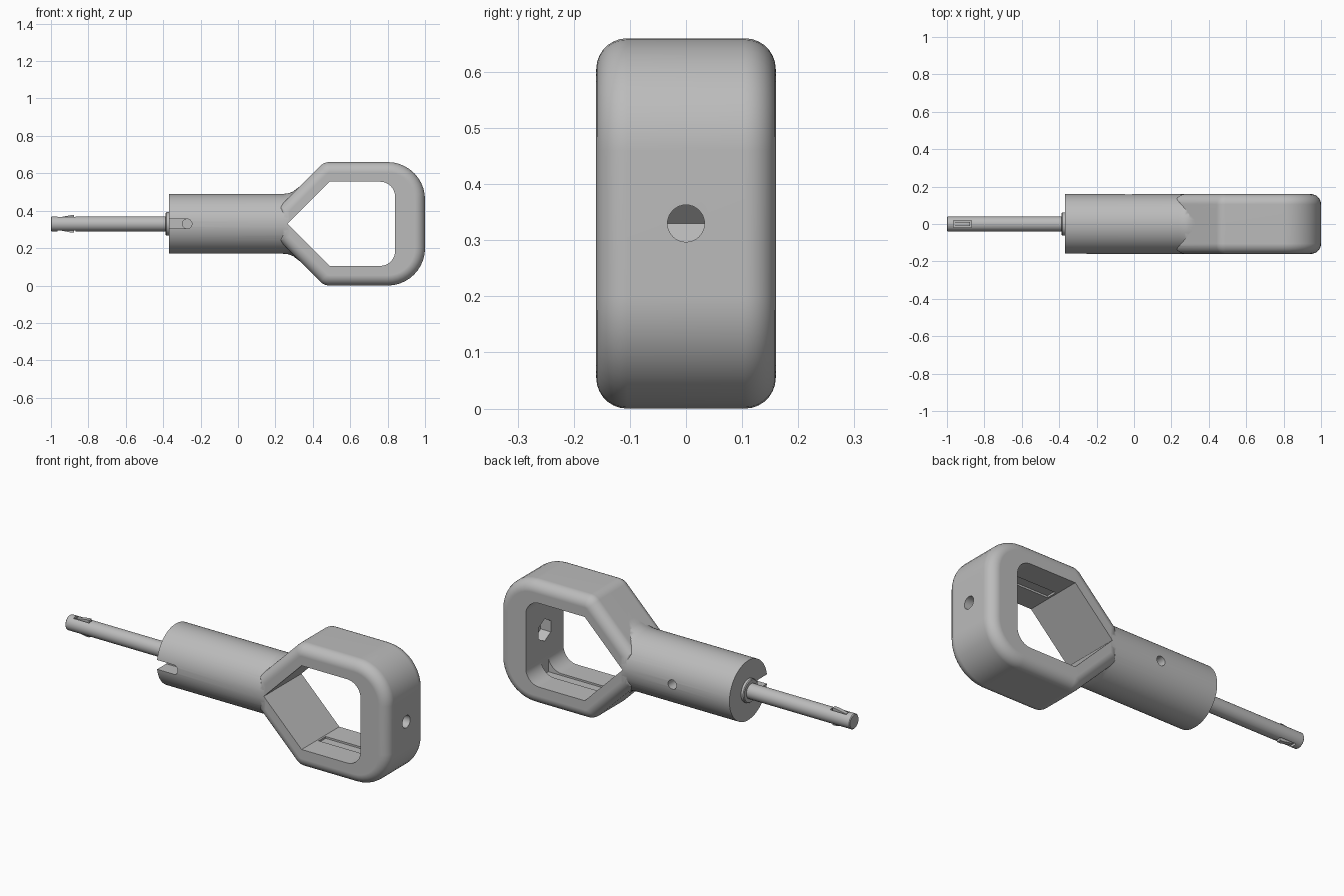
import bpy, bmesh
from math import sin, cos, pi, radians
from mathutils import Vector

if "Cube" in bpy.data.objects:
    bpy.data.objects.remove(bpy.data.objects["Cube"])

AXIS_Z = 0.33  # height of the long axis

grey = bpy.data.materials.new("satin_grey")
grey.use_nodes = True
grey.diffuse_color = (0.5, 0.5, 0.5, 1)
grey.node_tree.nodes["Principled BSDF"].inputs["Base Color"].default_value = (0.5, 0.5, 0.5, 1)


def skin(name, rings):
    """Closed solid through a row of equal-length point rings."""
    bm = bmesh.new()
    rings = [[bm.verts.new(p) for p in ring] for ring in rings]
    count = len(rings[0])
    for a, b in zip(rings, rings[1:]):
        for i in range(count):
            j = (i + 1) % count
            bm.faces.new((a[i], a[j], b[j], b[i]))
    bm.faces.new(rings[0][::-1])
    bm.faces.new(rings[-1])
    bmesh.ops.recalc_face_normals(bm, faces=bm.faces[:])
    mesh = bpy.data.meshes.new(name)
    bm.to_mesh(mesh)
    bm.free()
    mesh.materials.append(grey)
    obj = bpy.data.objects.new(name, mesh)
    obj.location.z = AXIS_Z
    bpy.context.collection.objects.link(obj)
    return obj


def outline(corners, steps=10):
    """Round each (x, z, radius) corner of the upper half, then mirror it below."""
    pts = []
    for i, (x, z, r) in enumerate(corners):
        p = Vector((x, z))
        if r == 0:
            pts.append(p)
            continue
        nxt = corners[i + 1][:2] if i + 1 < len(corners) else (x, 0)
        a = (Vector(corners[i - 1][:2]) - p).normalized()
        b = (Vector(nxt) - p).normalized()
        half = a.angle(b) / 2
        centre = p + (a + b).normalized() * (r / sin(half))
        reach = r * cos(half) / sin(half)
        start, end = p + a * reach - centre, p + b * reach - centre
        turn = start.angle(end)
        for s in range(steps + 1):
            t = turn * s / steps
            pts.append(centre + (start * sin(turn - t) + end * sin(t)) / sin(turn))
    return pts + [Vector((p.x, -p.y)) for p in reversed(pts) if p.y > 1e-5]


def inset(pts, d):
    """Move a clockwise outline inward by d with mitred corners."""
    result = []
    for i, p in enumerate(pts):
        u = (p - pts[i - 1]).normalized()
        v = (pts[(i + 1) % len(pts)] - p).normalized()
        n, m = Vector((u.y, -u.x)), Vector((v.y, -v.x))
        result.append(p + (n + m) * (d / (1 + n.dot(m))))
    return result


def prism(name, pts, y0, y1, rounding=0, steps=7):
    """Extrude an x-z outline along y, with optional rounded rims."""
    pts = [Vector(p) for p in pts]
    stations = [(0, 0)]
    if rounding:
        angles = [pi / 2 * k / steps for k in range(steps + 1)]
        stations = [(rounding * (1 - sin(a)), rounding * (1 - cos(a))) for a in angles]
    levels = [(d, y0 + h) for d, h in stations] + [(d, y1 - h) for d, h in reversed(stations)]
    return skin(name, [[(p.x, y, p.y) for p in inset(pts, d)] for d, y in levels])


def box(name, x0, x1, y0, y1, z0, z1):
    return prism(name, [(x0, z0), (x0, z1), (x1, z1), (x1, z0)], y0, y1)


def lathe(name, profile, sides=64, limit=9):
    """Turn (x, radius) stations around the long axis; limit caps the y width."""
    turns = [2 * pi * i / sides for i in range(sides)]
    return skin(name, [[(x, max(-limit, min(limit, r * sin(a))), r * cos(a)) for a in turns]
                       for x, r in profile])


def round_cutter(name, x, r, y0, y1):
    turns = [-2 * pi * i / 24 for i in range(24)]
    return prism(name, [(x + r * cos(a), r * sin(a)) for a in turns], y0, y1)


def volume(mesh):
    bm = bmesh.new()
    bm.from_mesh(mesh)
    result = abs(bm.calc_volume())
    bm.free()
    return result


def combine(obj, other, operation):
    """Apply a boolean, using the next solver if one gives an implausible solid."""
    before = volume(obj.data)
    for solver in ("MANIFOLD", "EXACT", "FLOAT"):
        mod = obj.modifiers.new(operation, "BOOLEAN")
        mod.object, mod.operation, mod.solver = other, operation, solver
        bpy.context.view_layer.update()
        graph = bpy.context.evaluated_depsgraph_get()
        mesh = bpy.data.meshes.new_from_object(obj.evaluated_get(graph))
        obj.modifiers.clear()
        if 0.4 < volume(mesh) / before < 2 and abs(volume(mesh) - before) > 1e-7:
            obj.data = mesh
            break
    bpy.data.objects.remove(other)


def smooth(obj):
    bpy.ops.object.select_all(action="DESELECT")
    obj.select_set(True)
    bpy.context.view_layer.objects.active = obj
    bpy.ops.object.shade_smooth_by_angle(angle=radians(30))
    obj.modifiers.new("even_shading", "WEIGHTED_NORMAL").keep_sharp = True


# Ring grip joined to the flared neck
handle = prism("handle", outline([(0.22, 0.09, 0), (0.46, 0.33, 0.07), (1, 0.33, 0.2)]),
               -0.16, 0.16, 0.055)
neck = lathe("neck", [(-0.37, 0.16), (0.24, 0.16), (0.27, 0.163), (0.295, 0.173), (0.33, 0.2)],
             limit=0.1595)
combine(handle, neck, "UNION")

# Finger opening with a shallow channel along its walls
opening = outline([(0.265, 0, 0), (0.49, 0.225, 0), (0.84, 0.225, 0.08)])
combine(handle, prism("opening", opening, -0.3, 0.3), "DIFFERENCE")
combine(handle, box("channel", 0.5, 0.839, -0.03, 0.03, -0.235, 0.235), "DIFFERENCE")

# Bolt hole and hexagonal nut pocket in the end wall
combine(handle, lathe("bolt_hole", [(0.8, 0.033), (1.1, 0.033)], 32), "DIFFERENCE")
combine(handle, lathe("nut_pocket", [(0.79, 0.06), (0.9, 0.06)], 6), "DIFFERENCE")

# Side hole in the back, and the front slot with its round end
combine(handle, round_cutter("side_hole", -0.03, 0.025, 0.06, 0.3), "DIFFERENCE")
combine(handle, box("front_slot", -0.4, -0.27, -0.3, -0.08, -0.025, 0.025), "DIFFERENCE")
combine(handle, round_cutter("slot_end", -0.272, 0.0255, -0.31, -0.06), "DIFFERENCE")
smooth(handle)

# Shaft with a rounded tip, and its collar
shaft = lathe("shaft", [(-1, 0.036), (-0.996, 0.04), (-0.36, 0.04)], 40)
for side in (-1, 1):
    z0, z1 = sorted((side * 0.026, side * 0.06))
    combine(shaft, box("key_slot", -0.965, -0.87, -0.018, 0.018, z0, z1), "DIFFERENCE")
smooth(shaft)
smooth(lathe("collar", [(-0.387, 0.058), (-0.383, 0.062), (-0.36, 0.062)], 40))

# Sprung catches lying in the shaft slots
for side, name in ((1, "upper_catch"), (-1, "lower_catch")):
    prism(name, [(-0.958, side * 0.02), (-0.958, side * 0.034), (-0.895, side * 0.046),
                 (-0.877, side * 0.046), (-0.877, side * 0.02)], -0.011, 0.011)
